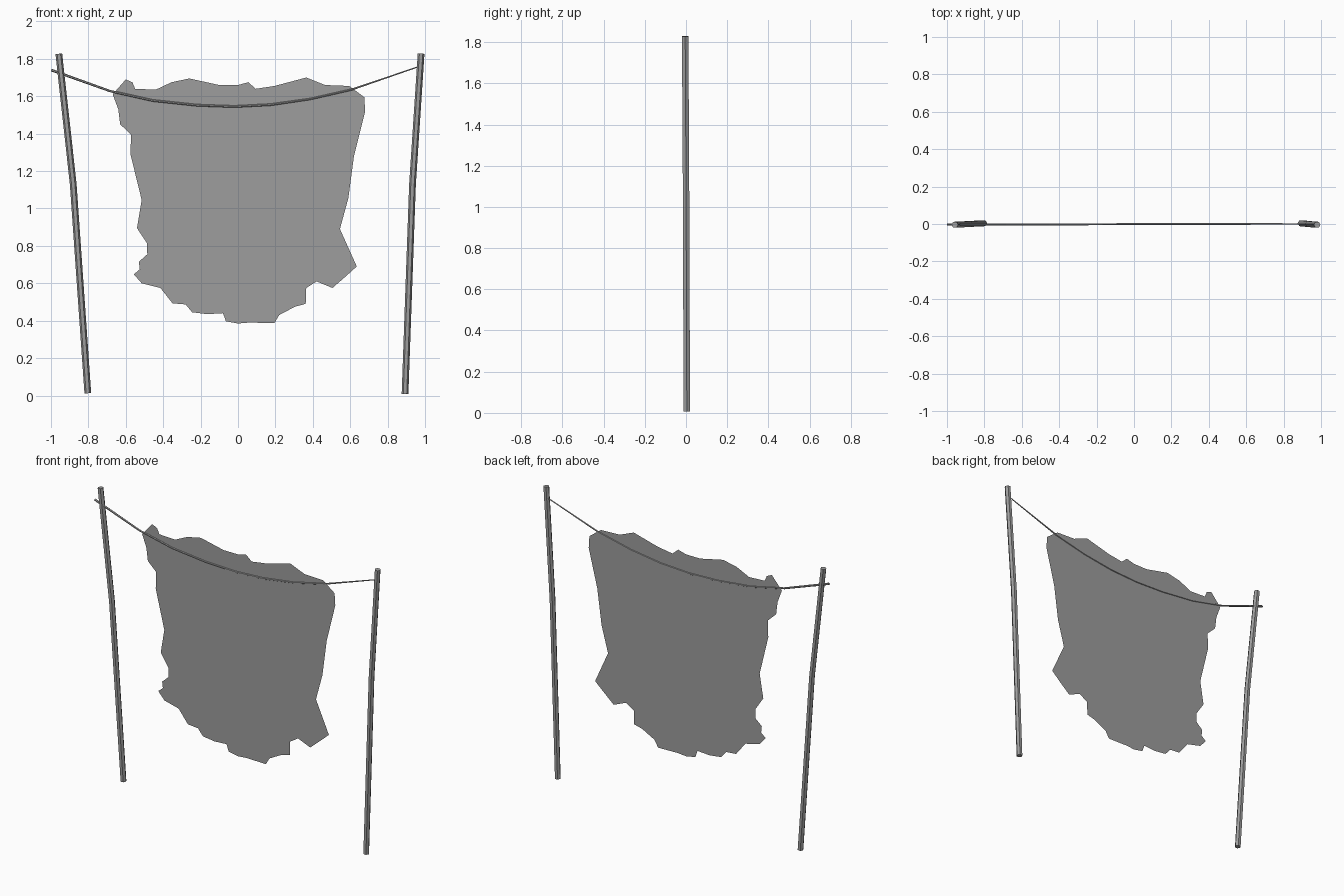
import bpy, bmesh, math
from mathutils import Vector

if "Cube" in bpy.data.objects:
    bpy.data.objects.remove(bpy.data.objects["Cube"])

grey = bpy.data.materials.new("dark_grey")
grey.diffuse_color = (0.34, 0.34, 0.34, 1)
grey.use_nodes = True
grey.node_tree.nodes["Principled BSDF"].inputs["Base Color"].default_value = grey.diffuse_color


def make_object(name, bm):
    mesh = bpy.data.meshes.new(name)
    bm.to_mesh(mesh)
    bm.free()
    mesh.materials.append(grey)
    ob = bpy.data.objects.new(name, mesh)
    bpy.context.collection.objects.link(ob)
    return ob


def tube(name, path, radii, sides=6):
    """Low-poly tube with capped ends, swept along a path close to the xz plane."""
    pts = [Vector(p) for p in path]
    bm = bmesh.new()
    rings = []
    for i, (p, r) in enumerate(zip(pts, radii)):
        t = (pts[min(i + 1, len(pts) - 1)] - pts[max(i - 1, 0)]).normalized()
        u = t.cross(Vector((0, 1, 0))).normalized()
        v = t.cross(u)
        angles = [2 * math.pi * k / sides for k in range(sides)]
        rings.append([bm.verts.new(p + r * (math.cos(a) * u + math.sin(a) * v)) for a in angles])
    for a, b in zip(rings, rings[1:]):
        for k in range(sides):
            n = (k + 1) % sides
            bm.faces.new((a[k], a[n], b[n], b[k]))
    bm.faces.new(rings[0])
    bm.faces.new(rings[-1])
    bmesh.ops.recalc_face_normals(bm, faces=bm.faces)
    return make_object(name, bm)


# Two slightly bent poles
tube("left_pole", [(-0.803, 0.004, 0.012), (-0.881, 0, 1.13), (-0.958, -0.004, 1.827)], [0.018] * 3)
tube("right_pole", [(0.893, 0.004, 0.008), (0.933, 0, 1.13), (0.979, -0.004, 1.828)], [0.018] * 3)

# Sagging rope, thinner toward the right end
rope = [(-0.998, 1.74), (-0.685, 1.628), (-0.455, 1.577), (-0.22, 1.552), (-0.02, 1.545),
        (0.175, 1.555), (0.385, 1.585), (0.605, 1.635), (0.965, 1.758)]
tube("rope", [(x, 0.002 * x - 0.001, z) for x, z in rope],
     [0.007, 0.006, 0.006, 0.006, 0.006, 0.006, 0.005, 0.005, 0.003])

# Ragged flat hide, outline clockwise from the top left corner
outline = [
    (-.67, 1.61), (-.60, 1.69), (-.565, 1.675), (-.55, 1.64), (-.44, 1.635), (-.355, 1.675),
    (-.26, 1.695), (-.10, 1.66), (0, 1.66), (.055, 1.675), (.095, 1.64), (.195, 1.655),
    (.365, 1.70), (.465, 1.66), (.595, 1.655), (.675, 1.595), (.68, 1.52), (.62, 1.28),
    (.59, 1.055), (.545, .89), (.635, .69), (.58, .64), (.505, .575), (.42, .61),
    (.365, .575), (.362, .49), (.305, .475), (.22, .43), (.195, .387), (.06, .39),
    (0, .385), (-.065, .397), (-.08, .44), (-.165, .435), (-.245, .445), (-.28, .487),
    (-.35, .493), (-.415, .575), (-.515, .60), (-.557, .648), (-.525, .675), (-.53, .715),
    (-.485, .755), (-.487, .815), (-.54, .895), (-.515, 1.045), (-.575, 1.29),
    (-.572, 1.395), (-.63, 1.45), (-.64, 1.53)]
bm = bmesh.new()
face = bm.faces.new([bm.verts.new((x, 0, z)) for x, z in reversed(outline)])
face.normal_update()
bmesh.ops.triangulate(bm, faces=[face])
make_object("hanging_hide", bm)
